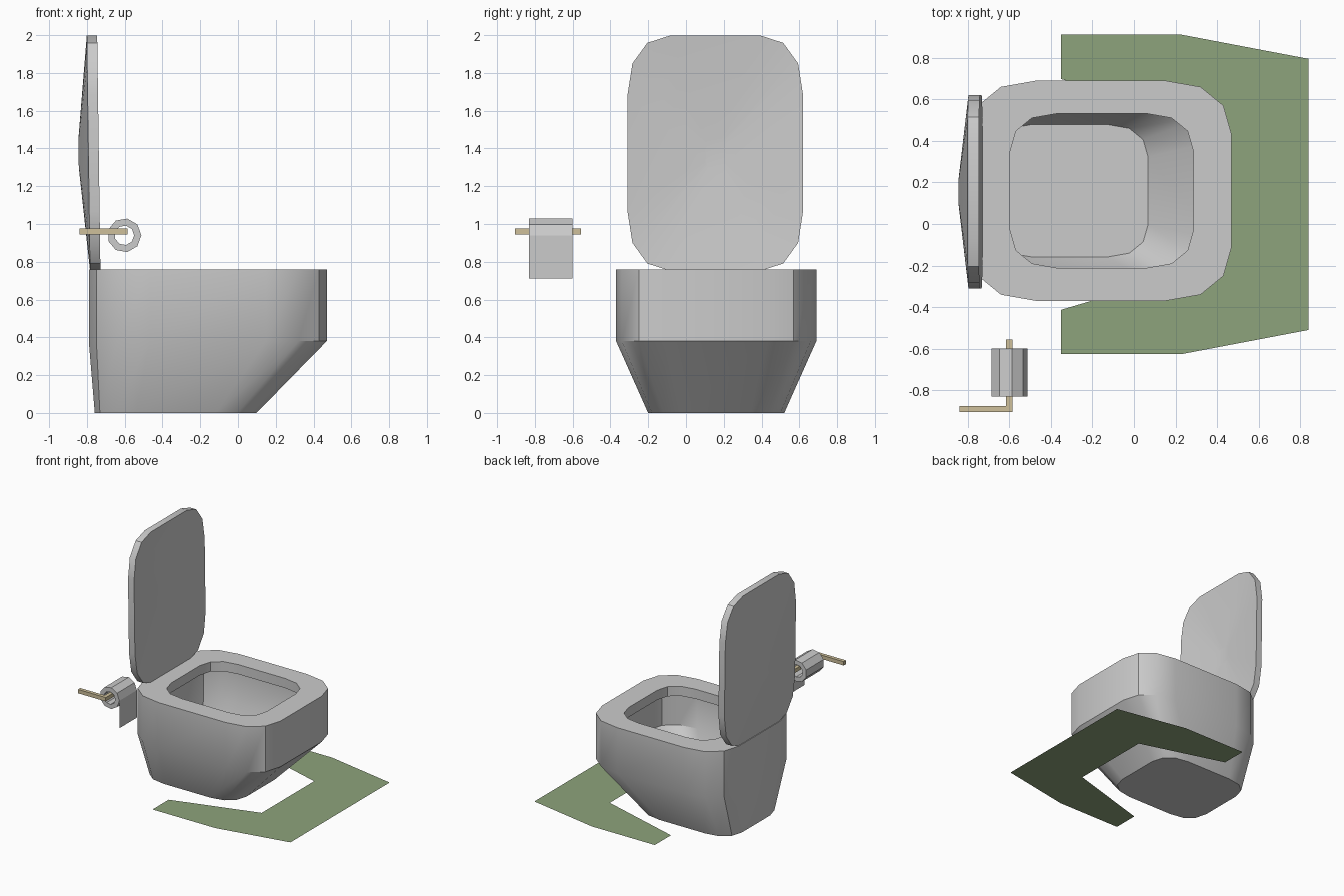
import bpy, bmesh, math

if "Cube" in bpy.data.objects:
    bpy.data.objects.remove(bpy.data.objects["Cube"])

# Quarter of the rounded-rectangle outline shared by bowl and lid (half size 0.63 x 0.53)
QUARTER = [(0.63, 0.27), (0.59, 0.41), (0.48, 0.50), (0.31, 0.53)]
OUTLINE = (QUARTER + [(-x, y) for x, y in reversed(QUARTER)]
           + [(-x, -y) for x, y in QUARTER] + [(x, -y) for x, y in reversed(QUARTER)])


def material(name, color):
    m = bpy.data.materials.new(name)
    m.diffuse_color = color
    m.use_nodes = True
    m.node_tree.nodes["Principled BSDF"].inputs["Base Color"].default_value = m.diffuse_color
    return m


def finish(name, bm, mat=None, smooth=None):
    bmesh.ops.recalc_face_normals(bm, faces=bm.faces)
    me = bpy.data.meshes.new(name)
    bm.to_mesh(me)
    bm.free()
    ob = bpy.data.objects.new(name, me)
    bpy.context.collection.objects.link(ob)
    if mat:
        me.materials.append(mat)
    if smooth:
        bpy.ops.object.select_all(action='DESELECT')
        ob.select_set(True)
        bpy.context.view_layer.objects.active = ob
        bpy.ops.object.shade_smooth_by_angle(angle=math.radians(smooth))
    return ob


def loft(name, rings, cap=True, smooth=None):
    """Bridge successive rings; cap the ends, or join the last ring to the first."""
    bm = bmesh.new()
    loops = [[bm.verts.new(p) for p in ring] for ring in rings]
    n = len(loops[0])
    pairs = list(zip(loops, loops[1:]))
    if not cap:
        pairs.append((loops[-1], loops[0]))
    for a, b in pairs:
        for i in range(n):
            j = (i + 1) % n
            bm.faces.new((a[i], a[j], b[j], b[i]))
    if cap:
        bm.faces.new(loops[0])
        bm.faces.new(loops[-1])
    return finish(name, bm, smooth=smooth)


def box(bm, lo, hi):
    r = bmesh.ops.create_cube(bm, size=1)
    for v in r["verts"]:
        v.co = [lo[k] if v.co[k] < 0 else hi[k] for k in range(3)]


def flat(name, points, mat=None):
    bm = bmesh.new()
    bm.faces.new([bm.verts.new(p) for p in points])
    return finish(name, bm, mat)


tan = material("tan", (0.62, 0.53, 0.33, 1))
green = material("green", (0.27, 0.37, 0.20, 1))

# Bowl: outer shell, rim, overhanging lip, hollow and floor (scale, centre x, z)
bowl_rings = [(0.68, -0.33, 0), (1, -0.16, 0.38), (1, -0.16, 0.76), (0.70, -0.155, 0.76),
              (0.70, -0.155, 0.68), (0.89, -0.16, 0.68), (0.89, -0.16, 0.38), (0.60, -0.31, 0.07)]
loft("bowl", [[(cx + s * x, 0.16 + s * y, z) for x, y in OUTLINE] for s, cx, z in bowl_rings],
     smooth=30)


# Raised lid: thin dished shell, slightly tilted (scale, offset along x)
def lid_ring(scale, offset):
    return [(-0.737 + offset - 0.0137 * scale * u, 0.155 + 0.877 * scale * v,
             1.375 + 0.99 * scale * u) for u, v in OUTLINE]


loft("lid", [lid_ring(s, o) for s, o in
             [(0.12, -0.052), (1, 0), (1, -0.055), (0.12, -0.107)]], smooth=30)

# Paper roll: nine-sided tube
loft_ring = lambda r, y: [(-0.602 + r * math.cos(math.tau * i / 9), y,
                           0.94 + r * math.sin(math.tau * i / 9)) for i in range(9)]
loft("paper_roll", [loft_ring(r, y) for r, y in
                    [(0.09, -0.83), (0.09, -0.60), (0.052, -0.60), (0.052, -0.83)]],
     cap=False)

# Loose paper end
flat("paper_sheet", [(-0.512, -0.83, 0.94), (-0.512, -0.60, 0.94),
                     (-0.512, -0.60, 0.712), (-0.512, -0.83, 0.712)])

# Roll holder: arm and spindle
bm = bmesh.new()
box(bm, (-0.84, -0.905, 0.944), (-0.585, -0.875, 0.976))
box(bm, (-0.615, -0.875, 0.944), (-0.585, -0.555, 0.976))
finish("roll_holder", bm, tan)

# Floor mat: flat U shape, mirrored about its centre line
half = [(-0.35, 0.555), (-0.35, 0.768), (0.23, 0.768), (0.84, 0.652)]
outer = half + [(x, -y) for x, y in reversed(half)]
inner = [(0.36, -0.345), (0.36, 0.345)]
flat("floor_mat", [(x, 0.1425 + y, 0.001) for x, y in outer + inner], green)
